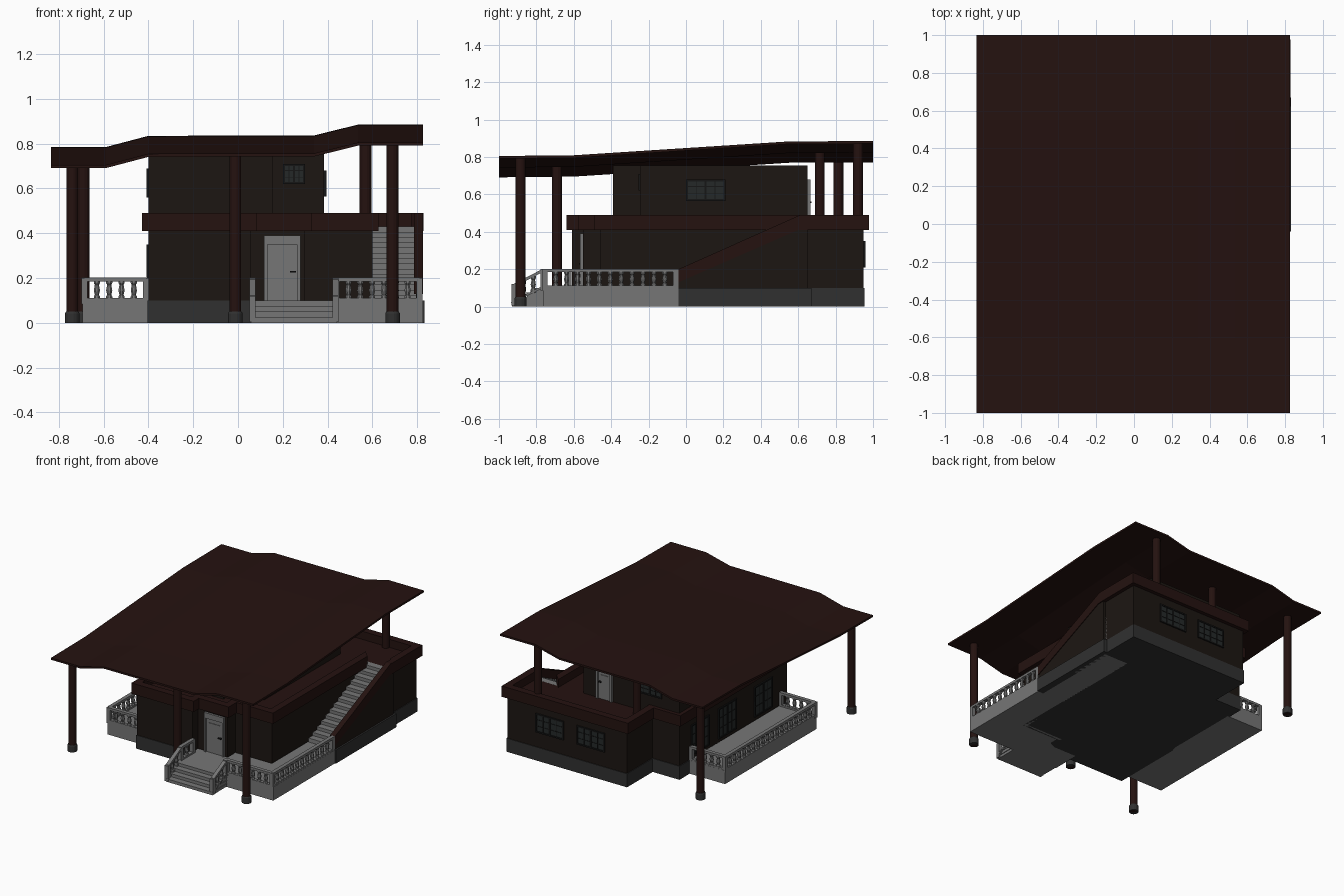
import bpy, bmesh, math
from mathutils import Vector

if "Cube" in bpy.data.objects:
    bpy.data.objects.remove(bpy.data.objects["Cube"])


def mat(name, c):
    m = bpy.data.materials.new(name)
    m.diffuse_color = (*c, 1)
    m.use_nodes = True
    m.node_tree.nodes["Principled BSDF"].inputs["Base Color"].default_value = m.diffuse_color
    return m


ROOF = mat("dark_red_brown", (.018, .006, .005))
WALL = mat("dark_timber", (.012, .008, .006))
PLINTH = mat("dark_stone", (.03, .03, .03))
STONE = mat("grey_stone", (.18, .18, .18))
GLASS = mat("dark_glass", (.018, .022, .022))
FRAME = mat("window_frame", (.008, .008, .008))


def finish(bm, name, m):
    bmesh.ops.recalc_face_normals(bm, faces=bm.faces)
    me = bpy.data.meshes.new(name)
    bm.to_mesh(me)
    bm.free()
    ob = bpy.data.objects.new(name, me)
    bpy.context.collection.objects.link(ob)
    me.materials.append(m)
    return ob


def add_prism(bm, base, shift):
    f = bm.faces.new([bm.verts.new(p) for p in base])
    r = bmesh.ops.extrude_face_region(bm, geom=[f])
    bmesh.ops.translate(bm, vec=shift, verts=[v for v in r["geom"] if isinstance(v, bmesh.types.BMVert)])


def add_box(bm, x0, x1, y0, y1, z0, z1):
    add_prism(bm, [(x0, y0, z0), (x1, y0, z0), (x1, y1, z0), (x0, y1, z0)], (0, 0, z1 - z0))


def boxes(name, m, *dims):
    bm = bmesh.new()
    for d in dims:
        add_box(bm, *d)
    return finish(bm, name, m)


def plan(name, poly, z0, z1, m):
    bm = bmesh.new()
    add_prism(bm, [(x, y, z0) for x, y in poly], (0, 0, z1 - z0))
    return finish(bm, name, m)


def side(name, prof, x0, x1, m):
    bm = bmesh.new()
    add_prism(bm, [(x0, y, z) for y, z in prof], (x1 - x0, 0, 0))
    return finish(bm, name, m)


def grow(poly, d):
    """Offset a counter-clockwise right-angled outline outwards."""
    out = []
    for i, p in enumerate(poly):
        a, b, c = Vector(poly[i - 1]), Vector(p), Vector(poly[(i + 1) % len(poly)])
        e, f = (b - a).normalized(), (c - b).normalized()
        out.append((b.x + d * (e.y + f.y), b.y - d * (e.x + f.x)))
    return out


def lathe(bm, x, y, prof, n):
    rings = [[bm.verts.new((x + r * math.cos(2 * math.pi * (i + .5) / n),
                            y + r * math.sin(2 * math.pi * (i + .5) / n), z)) for i in range(n)] for r, z in prof]
    for a, b in zip(rings, rings[1:]):
        for i in range(n):
            bm.faces.new((a[i], a[(i + 1) % n], b[(i + 1) % n], b[i]))
    bm.faces.new(rings[0])
    bm.faces.new(rings[-1])


# ground floor: plinth, walls, terrace slab
HOUSE = [(-.4, -.61), (.055, -.61), (.055, -.55), (.3, -.55), (.3, -.46), (.6, -.46),
         (.6, .65), (.8, .65), (.8, .95), (-.18, .95), (-.18, .65), (-.4, .65)]
plan("house_plinth", grow(HOUSE, .005), 0, .1, PLINTH)
plan("ground_walls", HOUSE, .1, .41, WALL)
plan("terrace_slab", grow(HOUSE, .02), .41, .43, ROOF)

# parapet band around the terrace, open where the stairs arrive
outer, inner = grow(HOUSE, .028), grow(HOUSE, -.025)
bm = bmesh.new()
for i in range(len(HOUSE)):
    j = (i + 1) % len(HOUSE)
    if i != 6:
        add_prism(bm, [(*p, .41) for p in (outer[i], outer[j], inner[j], inner[i])], (0, 0, .08))
finish(bm, "parapet_band", ROOF)

# upper floor
plan("upper_walls", [(-.4, -.39), (.155, -.39), (.155, -.245), (.385, -.245), (.385, .65), (-.4, .65)], .42, .755, WALL)

# side staircase with outer wall and sloping parapet
N = 14
steps = [(-.04, .0)]
for i in range(N):
    y, z = -.03 + i * .049, .1 + (i + 1) * .0236
    steps += [(y, z), (y + .049, z)]
steps += [(.66, .0)]
side("side_stairs", steps, .6, .8, STONE)
side("stair_outer_wall", [(-.04, .1), (.65, .1), (.65, .42), (.6, .42), (-.04, .14)], .795, .82, WALL)
side("stair_parapet", [(-.04, .13), (-.04, .2), (.61, .49), (.68, .49), (.68, .41), (.6, .41)], .785, .825, ROOF)
boxes("stair_plinth", PLINTH, (.78, .832, -.04, .67, 0, .1))


# roof: thin sheet, stepped in x and rising to the back
def roof_z(x, y):
    def lerp(t, pts):
        for (a, u), (b, v) in zip(pts, pts[1:]):
            if t <= b:
                return u + (v - u) * (t - a) / (b - a)
        return pts[-1][1]
    return lerp(x, FX) + lerp(y, GY)


FX = [(-.835, .705), (-.59, .705), (-.4, .755), (.34, .757), (.535, .805), (.825, .805)]
GY = [(-1, 0), (-.6, .004), (.55, .078), (1, .08)]
bm = bmesh.new()
grid = [[[bm.verts.new((x, y, roof_z(x, y) - d)) for y, _ in GY] for x, _ in FX] for d in (0, .014)]
border = [(i, 0) for i in range(5)] + [(5, j) for j in range(3)] + \
         [(i, 3) for i in range(5, 0, -1)] + [(0, j) for j in range(3, 0, -1)]
for g in grid:
    for i in range(5):
        for j in range(3):
            bm.faces.new((g[i][j], g[i + 1][j], g[i + 1][j + 1], g[i][j + 1]))
for (a, b), (c, d) in zip(border, border[1:] + border[:1]):
    bm.faces.new((grid[0][a][b], grid[0][c][d], grid[1][c][d], grid[1][a][b]))
finish(bm, "roof", ROOF)

# round columns; the tall ones stand on stone feet
for x, y, z0 in [(-.74, -.885, 0), (-.012, -.69, 0), (.69, -.885, 0), (-.69, .815, 0), (.57, .92, .43), (-.1, .715, .43)]:
    bm = bmesh.new()
    lathe(bm, x, y, [(.027, z0), (.027, roof_z(x, y) - .008)], 16)
    finish(bm, "column", ROOF)
    if z0 == 0:
        bm = bmesh.new()
        lathe(bm, x, y, [(.033, 0), (.033, .043), (.029, .05)], 16)
        finish(bm, "column_foot", PLINTH)

# porches
plan("front_porch", [(.055, -.765), (.825, -.765), (.825, -.04), (.58, -.04), (.58, -.44),
                     (.28, -.44), (.28, -.53), (.055, -.53)], 0, .1, STONE)
boxes("left_porch", STONE, (-.695, -.39, -.54, .535, 0, .1))
boxes("front_steps", STONE, *[(.06, .44, -.93 + .04 * i, -.76, .025 * i, .025 * (i + 1) - .004) for i in range(4)],
      *[(.055, .445, -.935 + .04 * i, -.76, .025 * (i + 1) - .006, .025 * (i + 1)) for i in range(4)])


# balustrades: rails, posts and turned balusters; ends may sit at different heights
def balustrade(name, p, q):
    p, q = Vector(p), Vector(q)
    d = q - p
    n = max(2, round(d.xy.length / .056))
    w = Vector((-d.y, d.x, 0)).normalized() * .014
    up = Vector((0, 0, 1))
    bm = bmesh.new()
    for lo, hi in ((0, .012), (.085, .102)):
        add_prism(bm, [p - w + up * lo, p + w + up * lo, p + w + up * hi, p - w + up * hi], d)
    for i in range(n + 1):
        c = p + d * i / n
        if i in (0, n):
            add_box(bm, c.x - .014, c.x + .014, c.y - .014, c.y + .014, c.z - .015, c.z + .1)
        else:
            lathe(bm, c.x, c.y, [(.015, c.z), (.015, c.z + .018), (.010, c.z + .025), (.015, c.z + .045),
                                 (.010, c.z + .07), (.015, c.z + .078), (.015, c.z + .09)], 8)
    finish(bm, name, STONE)


for p, q in [((.44, -.755, .1), (.81, -.755, .1)), ((.81, -.755, .1), (.81, -.055, .1)),
             ((.065, -.765, .1), (.065, -.625, .1)),
             ((.065, -.92, .02), (.065, -.765, .1)), ((.435, -.92, .02), (.435, -.765, .1)),
             ((-.685, -.53, .1), (-.41, -.53, .1)), ((-.685, -.53, .1), (-.685, .52, .1)),
             ((-.685, .52, .1), (-.41, .52, .1))]:
    balustrade("balustrade", p, q)


# windows: frame bars around glass panes, set on an x- or y-facing wall
def window(name, axis, wall, out, c, z0, z1, w, panes=2, frame=FRAME, glass=GLASS):
    def put(a0, a1, b0, b1, t):
        s, e = sorted((wall - out * .01, wall + out * t))
        return (s, e, a0, a1, b0, b1) if axis == "x" else (a0, a1, s, e, b0, b1)
    l, r, t = c - w / 2, c + w / 2, .01
    bars = [put(l, r, z0, z0 + t, .009), put(l, r, z1 - t, z1, .009)]
    for i in range(panes + 1):
        x = l + (w - t) * i / panes
        bars.append(put(x, x + t, z0, z1, .009))
        if i < panes:
            m = x + (w - t) / panes / 2
            bars.append(put(m + t / 2 - .002, m + t / 2 + .002, z0, z1, .006))
    for k in (1, 2):
        z = z0 + (z1 - z0) * k / 3
        bars.append(put(l, r, z - .002, z + .002, .006))
    boxes(name + "_frame", frame, *bars)
    boxes(name + "_glass", glass, put(l, r, z0, z1, .003))


window("upper_front_window", "y", -.245, -1, .25, .62, .71, .1)
window("upper_right_window", "x", .385, 1, .105, .565, .68, .21)
window("upper_left_window", "x", -.4, -1, .1, .56, .69, .21)
window("upper_back_window", "y", .65, 1, -.16, .56, .68, .2)
for x in (.114, .451):
    window("back_window", "y", .95, 1, x, .21, .35, .23)
for y in (-.33, .09, .41):
    window("left_window", "x", -.4, -1, y, .125, .35, .21)


# panelled doors
def door(name, c, wall, out, z0, z1, w):
    def slab(a, b, lo, hi, t):
        return (a, b, *sorted((wall - out * .01, wall + out * t)), lo, hi)
    h = w / 2
    boxes(name + "_frame", STONE, slab(c - h, c - h + .015, z0, z1, .016), slab(c + h - .015, c + h, z0, z1, .016),
          slab(c - h, c + h, z1 - .04, z1, .016))
    boxes(name + "_leaf", STONE, slab(c - h + .01, c + h - .01, z0, z1 - .03, .006),
          slab(c - h + .035, c + h - .035, z0 + .03, z1 - .07, .01))
    boxes(name + "_handle", FRAME, slab(c + h - .045, c + h - .02, z0 + .125, z0 + .132, .022))


door("front_door", .197, -.55, -1, .1, .39, .162)
door("terrace_door", .21, .65, 1, .43, .68, .13)
